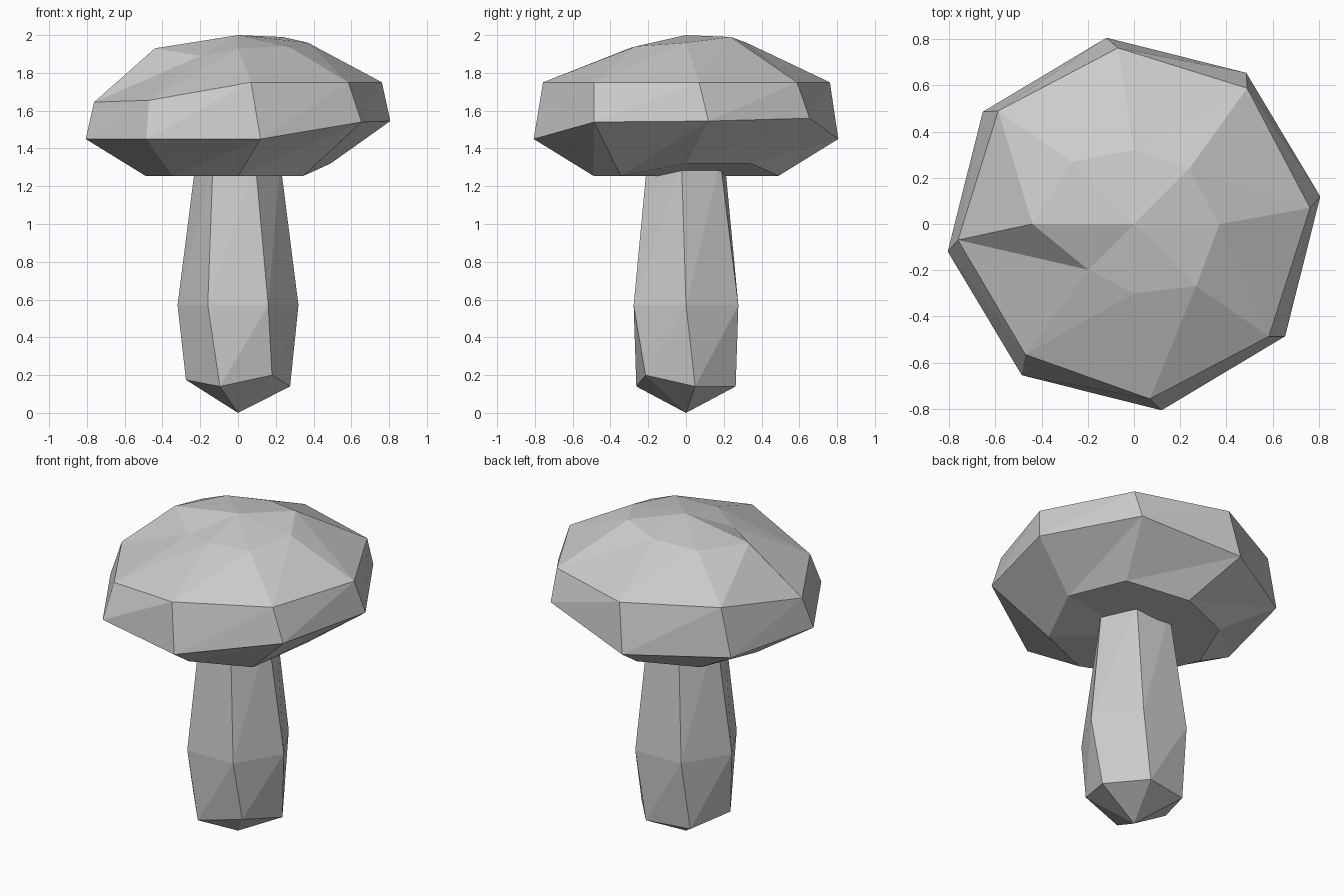
import bpy
from math import cos, sin, radians

if "Cube" in bpy.data.objects:
    bpy.data.objects.remove(bpy.data.objects["Cube"])


def ring(n, radius, twist, height):
    """n points around z; radius and height may be one value or one per point."""
    rs = radius if isinstance(radius, list) else [radius] * n
    zs = height if isinstance(height, list) else [height] * n
    pts = []
    for k in range(n):
        a = radians(twist + 360 * k / n)
        pts.append((rs[k] * cos(a), rs[k] * sin(a), zs[k]))
    return pts


def faceted_solid(name, n, bottom_z, rings, top_z):
    """Triangulated skin through the rings, closed by a fan at each end."""
    verts = [p for r in rings for p in r] + [(0, 0, bottom_z), (0, 0, top_z)]
    low, high = len(verts) - 2, len(verts) - 1
    last = (len(rings) - 1) * n
    faces = []
    for k in range(n):
        j = (k + 1) % n
        faces.append((low, j, k))
        for b in range(0, last, n):
            faces.append((b + k, b + j, b + n + j))
            faces.append((b + k, b + n + j, b + n + k))
        faces.append((last + k, last + j, high))
    mesh = bpy.data.meshes.new(name)
    mesh.from_pydata(verts, [], faces)
    mesh.update()
    obj = bpy.data.objects.new(name, mesh)
    bpy.context.collection.objects.link(obj)
    return obj


# Stem: six-sided, bulging in the middle, pointed foot
faceted_solid("stem", 6, 0.0, [
    ring(6, 0.28, 10, [0.14, 0.14, 0.14, 0.175, 0.14, 0.20]),
    ring(6, 0.32, 0, 0.57),
    ring(6, 0.225, -6, 1.33),
], 1.33)

# Cap: eight-sided, uneven rim and crown
faceted_solid("cap", 8, 1.255, [
    ring(8, 0.49, 0, [1.32, 1.32] + [1.255] * 6),
    ring(8, 0.815, 8.4, [1.545, 1.56, 1.45, 1.45, 1.45, 1.45, 1.45, 1.54]),
    ring(8, [0.765] * 5 + [0.735, 0.76, 0.76], 5.2,
         [1.75, 1.75, 1.75, 1.75, 1.645, 1.655, 1.75, 1.75]),
    ring(8, [0.37, 0.335, 0.32, 0.38, 0.44, 0.28, 0.30, 0.38], 0,
         [1.96, 1.99, 1.96, 1.94, 1.93, 1.89, 1.93, 1.94]),
], 2.0)
